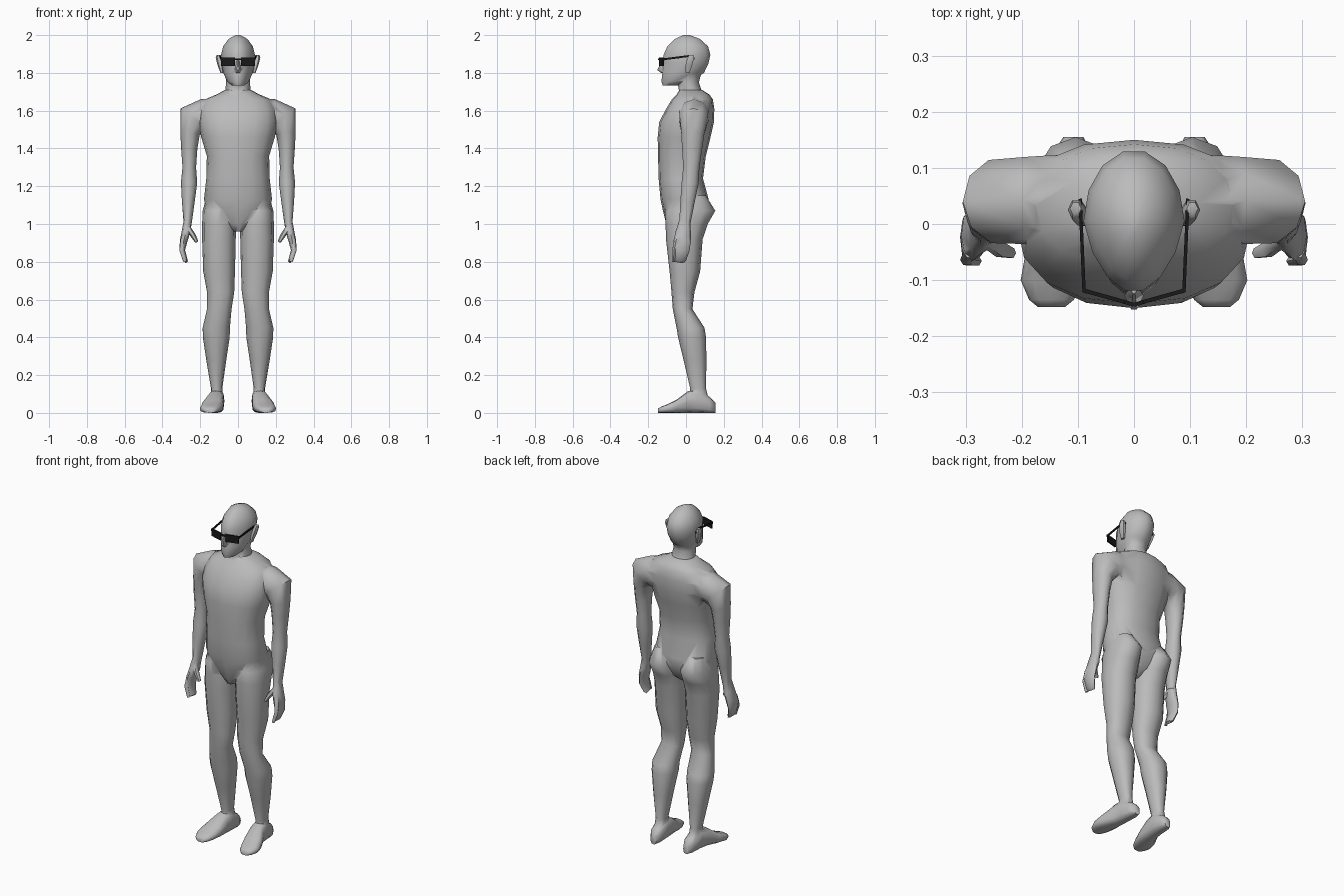
import bpy, bmesh, math
from mathutils import Vector


def material(name, value):
    m = bpy.data.materials.new(name)
    m.diffuse_color = (value, value, value, 1)
    return m


SKIN = material("grey skin", 0.5)
BLACK = material("black plastic", 0.01)


def ring(c, u, v, n, power=2.0, taper=0.0):
    """Superellipse section; taper narrows the u axis towards -v."""
    pts = []
    for i in range(n):
        a = 2 * math.pi * i / n
        ca, sa = math.cos(a), math.sin(a)
        x = math.copysign(abs(ca) ** (2 / power), ca)
        y = math.copysign(abs(sa) ** (2 / power), sa)
        pts.append(c + u * x * (1 - taper * max(0, -y)) + v * y)
    return pts


def loft(name, rings, mat=SKIN):
    bm = bmesh.new()
    vs = [[bm.verts.new(p) for p in r] for r in rings]
    n = len(vs[0])
    for a, b in zip(vs, vs[1:]):
        for i in range(n):
            bm.faces.new((a[i], a[(i + 1) % n], b[(i + 1) % n], b[i]))
    bm.faces.new(vs[0])
    bm.faces.new(vs[-1])
    bmesh.ops.recalc_face_normals(bm, faces=bm.faces)
    me = bpy.data.meshes.new(name)
    bm.to_mesh(me)
    bm.free()
    me.materials.append(mat)
    ob = bpy.data.objects.new(name, me)
    bpy.context.collection.objects.link(ob)
    return ob


def column(name, rows, s=1, n=12, power=2.2, taper=0.0):
    """Horizontal sections: z, centre x, half width, front y, back y."""
    return loft(name, [ring(Vector((s * cx, (f + b) / 2, z)), Vector((w, 0, 0)),
                            Vector((0, (b - f) / 2, 0)), n, power, taper)
                       for z, cx, w, f, b in rows])


def limb(name, rows, s=1, n=10, power=2.0):
    """Sections across a path: x, y, z, radius across, radius in y."""
    ps = [Vector((s * r[0], r[1], r[2])) for r in rows]
    rings = []
    for i, r in enumerate(rows):
        t = (ps[min(i + 1, len(ps) - 1)] - ps[max(i - 1, 0)]).normalized()
        v = Vector((0, 1, 0))
        v = (v - t * v.dot(t)).normalized()
        rings.append(ring(ps[i], v.cross(t) * r[3], v * r[4], n, power))
    return loft(name, rings)


# Trunk with neck root
body = column("body", [
    (0.96, 0, 0.025, -0.085, 0.03), (1.0, 0, 0.07, -0.105, 0.08),
    (1.07, 0, 0.165, -0.122, 0.115), (1.13, 0, 0.180, -0.135, 0.120),
    (1.24, 0, 0.168, -0.145, 0.09), (1.36, 0, 0.165, -0.148, 0.105),
    (1.46, 0, 0.195, -0.150, 0.130), (1.54, 0, 0.210, -0.142, 0.148),
    (1.61, 0, 0.205, -0.105, 0.150), (1.66, 0, 0.175, -0.075, 0.142),
    (1.685, 0, 0.115, -0.05, 0.125), (1.71, 0, 0.068, -0.035, 0.085)], n=16, power=2.3)
parts = []

# Neck and head
parts.append(column("neck", [
    (1.64, 0, 0.085, -0.04, 0.12), (1.70, 0, 0.068, -0.036, 0.085),
    (1.75, 0, 0.063, -0.045, 0.068), (1.83, 0, 0.068, -0.05, 0.09)], power=2))
parts.append(column("head", [
    (1.732, 0, 0.032, -0.124, -0.04), (1.755, 0, 0.058, -0.132, 0.03),
    (1.80, 0, 0.078, -0.128, 0.098), (1.85, 0, 0.087, -0.122, 0.122),
    (1.895, 0, 0.090, -0.122, 0.132), (1.94, 0, 0.079, -0.102, 0.120),
    (1.98, 0, 0.050, -0.060, 0.075), (2.0, 0, 0.012, -0.015, 0.02)],
    n=14, power=2, taper=0.2))
parts.append(column("nose", [
    (1.800, 0, 0.014, -0.135, -0.10), (1.815, 0, 0.017, -0.156, -0.10),
    (1.87, 0, 0.007, -0.126, -0.10)], n=6, power=2, taper=0.5))

for s, side in ((1, "left"), (-1, "right")):
    # Ear
    parts.append(column(side + "_ear", [
        (1.80, 0.085, 0.008, -0.005, 0.02), (1.84, 0.094, 0.014, -0.005, 0.035),
        (1.88, 0.102, 0.016, 0.005, 0.045), (1.895, 0.104, 0.010, 0.015, 0.04)], s, 6, 2))
    # Shoulder running into the arm
    parts.append(limb(side + "_arm", [
        (0.09, 0.045, 1.585, 0.085, 0.085), (0.18, 0.042, 1.572, 0.090, 0.082),
        (0.235, 0.040, 1.555, 0.090, 0.078), (0.254, 0.036, 1.48, 0.052, 0.064),
        (0.258, 0.032, 1.40, 0.043, 0.056), (0.258, 0.028, 1.30, 0.036, 0.045),
        (0.259, 0.022, 1.22, 0.043, 0.047), (0.263, 0.008, 1.12, 0.034, 0.040),
        (0.267, -0.008, 0.99, 0.020, 0.030)], s))
    # Hand, index finger and thumb
    parts.append(limb(side + "_hand", [
        (0.267, -0.006, 1.02, 0.020, 0.029), (0.275, -0.014, 0.96, 0.023, 0.040),
        (0.288, -0.020, 0.91, 0.020, 0.046), (0.295, -0.024, 0.86, 0.015, 0.042),
        (0.280, -0.032, 0.81, 0.013, 0.032), (0.272, -0.034, 0.80, 0.008, 0.025)], s, 8, 2.3))
    parts.append(limb(side + "_index_finger", [
        (0.292, -0.050, 0.92, 0.012, 0.012), (0.298, -0.064, 0.86, 0.012, 0.011),
        (0.280, -0.066, 0.80, 0.009, 0.009)], s, 6))
    parts.append(limb(side + "_thumb", [
        (0.268, -0.025, 0.985, 0.014, 0.014), (0.238, -0.046, 0.94, 0.014, 0.015),
        (0.218, -0.052, 0.905, 0.009, 0.010)], s, 6))
    # Leg with buttock
    parts.append(column(side + "_leg", [
        (1.15, 0.105, 0.060, -0.06, 0.105), (1.07, 0.104, 0.083, -0.112, 0.155),
        (1.0, 0.100, 0.090, -0.108, 0.115), (0.92, 0.101, 0.089, -0.106, 0.088),
        (0.75, 0.100, 0.084, -0.087, 0.075), (0.64, 0.092, 0.072, -0.077, 0.045),
        (0.55, 0.099, 0.065, -0.070, 0.034), (0.45, 0.115, 0.072, -0.050, 0.098),
        (0.40, 0.115, 0.071, -0.042, 0.106), (0.28, 0.115, 0.053, -0.013, 0.108),
        (0.13, 0.113, 0.030, 0.022, 0.106), (0.05, 0.113, 0.034, 0.02, 0.125)], s))
    # Foot, built heel to toe with the sole on the ground
    feet = [(0.155, 0.108, 0.018, 0.055), (0.125, 0.110, 0.036, 0.085),
            (0.06, 0.113, 0.041, 0.125), (0.01, 0.119, 0.045, 0.115),
            (-0.05, 0.135, 0.058, 0.070), (-0.10, 0.146, 0.056, 0.045),
            (-0.135, 0.147, 0.040, 0.032), (-0.148, 0.147, 0.024, 0.022)]
    parts.append(loft(side + "_foot", [
        ring(Vector((s * cx, y, t / 2)), Vector((w, 0, 0)), Vector((0, 0, t / 2)), 12, 2.7)
        for y, cx, w, t in feet]))

# Merge the parts into a single skin
for p in parts:
    m = body.modifiers.new(p.name, 'BOOLEAN')
    m.operation, m.solver, m.object = 'UNION', 'EXACT', p
bpy.context.view_layer.update()
merged = bpy.data.meshes.new_from_object(
    body.evaluated_get(bpy.context.evaluated_depsgraph_get()))
body.modifiers.clear()
body.data = merged
merged.materials.clear()
merged.materials.append(SKIN)
for f in merged.polygons:
    f.material_index = 0
for p in parts:
    bpy.data.objects.remove(p)
bpy.ops.object.select_all(action='DESELECT')
bpy.context.view_layer.objects.active = body
body.select_set(True)
bpy.ops.object.shade_smooth_by_angle(angle=math.radians(60))


def bar(name, a, b, thick, high):
    """Rectangular bar between two points."""
    a, b = Vector(a), Vector(b)
    t = (b - a).normalized()
    side = t.cross(Vector((0, 0, 1))).normalized() * thick / 2
    up = Vector((0, 0, high / 2))
    return loft(name, [[p + side + up, p - side + up, p - side - up, p + side - up]
                       for p in (a, b)], BLACK)


# Sunglasses
for s, side in ((1, "left"), (-1, "right")):
    bar(side + "_lens", (s * 0.016, -0.139, 1.859), (s * 0.088, -0.119, 1.859), 0.007, 0.044)
    bar(side + "_bridge", (0, -0.144, 1.872), (s * 0.02, -0.138, 1.872), 0.007, 0.010)
    bar(side + "_hinge", (s * 0.085, -0.120, 1.872), (s * 0.091, -0.117, 1.872), 0.008, 0.014)
    bar(side + "_temple", (s * 0.089, -0.120, 1.872), (s * 0.095, 0.02, 1.890), 0.006, 0.010)
    bar(side + "_temple_tip", (s * 0.095, 0.018, 1.890), (s * 0.096, 0.045, 1.876), 0.006, 0.010)
